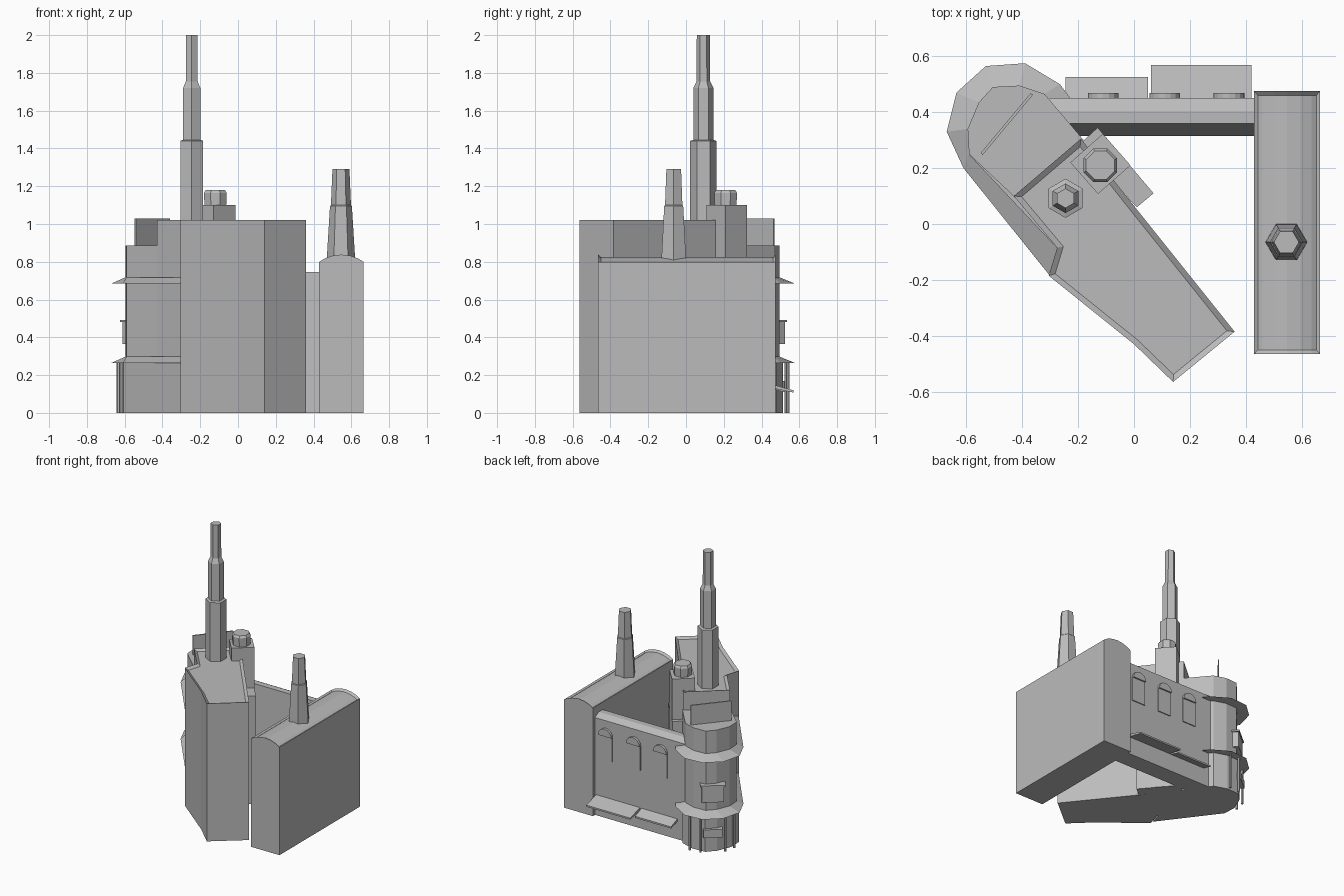
import bpy, bmesh, math
from mathutils import Vector

cube = bpy.data.objects.get("Cube")
if cube:
    bpy.data.objects.remove(cube)

STONE = (0.5, 0.5, 0.5, 1)
stone = bpy.data.materials.new("stone_grey")
stone.use_nodes = True
stone.diffuse_color = STONE
stone.node_tree.nodes["Principled BSDF"].inputs["Base Color"].default_value = STONE


def finish(bm, name):
    bmesh.ops.recalc_face_normals(bm, faces=bm.faces)
    mesh = bpy.data.meshes.new(name)
    bm.to_mesh(mesh)
    bm.free()
    mesh.materials.append(stone)
    obj = bpy.data.objects.new(name, mesh)
    bpy.context.collection.objects.link(obj)
    return obj


def loft(name, rings, closed_path=False):
    """Skin equal-sized rings of points and cap both ends."""
    bm = bmesh.new()
    loops = [[bm.verts.new(p) for p in ring] for ring in rings]
    for a, b in zip(loops, loops[1:]):
        for i in range(len(a)):
            j = (i + 1) % len(a)
            bm.faces.new((a[i], a[j], b[j], b[i]))
    bm.faces.new(loops[0][::-1])
    bm.faces.new(loops[-1])
    return bm


def prism(name, outline, z0, z1, rim=0, drop=0):
    """Extruded plan outline, optionally with a recessed roof."""
    bm = loft(name, [[(x, y, z) for x, y in outline] for z in (z0, z1)])
    if rim:
        recess_roof(bm, rim, drop)
    return finish(bm, name)


def recess_roof(bm, rim, drop):
    bmesh.ops.recalc_face_normals(bm, faces=bm.faces)
    roof = [f for f in bm.faces if f.normal.z > 0.5]
    bmesh.ops.inset_region(bm, faces=roof, thickness=rim, use_even_offset=True)
    for v in {v for f in roof for v in f.verts}:
        v.co.z -= drop


def along_x(name, profile, x0, x1):
    return finish(loft(name, [[(x, y, z) for y, z in profile] for x in (x0, x1)]), name)


def turned(name, centre, sides, stages, phase=0):
    """Polygonal column from (radius, height) stages."""
    rings = []
    for r, z in stages:
        angles = [phase + i * math.tau / sides for i in range(sides)]
        rings.append([(centre[0] + r * math.cos(a), centre[1] + r * math.sin(a), z) for a in angles])
    return finish(loft(name, rings), name)


def turned_box(name, centre, along, length, depth, z0, z1):
    """Box with its long side in plan direction `along`."""
    t = Vector(along).normalized()
    n = Vector((-t.y, t.x))
    c = Vector(centre)
    pts = [c + t * length / 2 * i + n * depth / 2 * j for i, j in ((-1, -1), (1, -1), (1, 1), (-1, 1))]
    return prism(name, [tuple(p) for p in pts], z0, z1)


# Angled main wing
prism("main_wing", [(-.43, .10), (-.275, -.085), (-.305, -.185), (0, -.43), (.14, -.565),
                    (.36, -.385), (0, .065), (-.19, .305)], 0, 1.02, .02, .015)

# Rounded tower at the end of the wing, with a wider base
arc = [(-.59, .25), (-.595, .34), (-.555, .435), (-.505, .49), (-.41, .495), (-.32, .465)]
prism("round_tower", [(-.41, .08)] + arc + [(-.18, .30)], .26, .885)
base = [(-.43 + (x + .43) * 1.1, .32 + (y - .32) * 1.1) for x, y in arc]
prism("tower_base", [(-.305, -.16)] + base + [(-.19, .30)], 0, .27)
turned_box("roof_screen", (-.455, .358), (.18, .215), .28, .01, .87, 1.03)

# Sloping eaves around the tower
outer = [(-.305, -.18), (-.61, .20), (-.67, .33), (-.635, .47), (-.53, .565),
         (-.39, .575), (-.265, .50), (-.205, .42)]
inner = [(-.27, -.09)] + arc + [(-.29, .41)]
for label, z in (("lower", .265), ("upper", .685)):
    name = label + "_eave"
    rings = [[(ox, oy, z), (ix, iy, z + .033), (ix, iy, z)] for (ox, oy), (ix, iy) in zip(outer, inner)]
    finish(loft(name, rings), name)

# Balconies and posts on the tower end
tangent = (.77, .64)
turned_box("balcony", (-.535, .453), tangent, .15, .06, .365, .48)
turned_box("balcony_cap", (-.533, .45), tangent, .17, .08, .48, .492)
turned_box("door_hood", (-.54, .46), tangent, .13, .07, .11, .17)
for i, spot in enumerate([(-.633, .34), (-.615, .42), (-.49, .53), (-.41, .54)]):
    turned("tower_post_%d" % i, spot, 6, [(.009, 0), (.009, .27)])

# Stair block in the inner corner with its cap
turned_box("stair_block", (-.12, .215), (.75, .66), .155, .15, 0, 1.1)
prism("stair_annex", [(-.13, .345), (-.2, .28), (.01, .06), (.07, .11)], 0, .8)
turned("stair_cap", (-.12, .21), 8, [(.062, 1.09), (.065, 1.165), (.055, 1.18)], math.pi / 8)

# Tall stepped spire
turned("tall_spire", (-.245, .092), 6,
       [(.07, 1.0), (.07, 1.44), (.053, 1.445), (.053, 1.72), (.036, 1.755), (.035, 2.0)], math.pi / 2)

# Long hall with a shallow curved roof
profile = [(.43, 0), (.665, 0), (.665, .80), (.635, .818), (.595, .832), (.5475, .838),
           (.50, .832), (.46, .818), (.43, .80)]
hall = loft("long_hall", [[(x, y, z) for x, z in profile] for y in (-.465, .475)])
recess_roof(hall, .015, .014)
finish(hall, "long_hall")
turned("short_spire", (.545, -.065), 6,
       [(.075, .80), (.073, .85), (.058, 1.095), (.053, 1.1), (.045, 1.29)])

# Connecting wall between the wing and the hall
along_x("connecting_wall", [(.315, 0), (.36, .745), (.405, .745), (.45, .72), (.45, 0)], -.32, .435)

# Arched windows with hoods on the rear
for i, x in enumerate((-.11, .11, .34)):
    arch = [(x + .055 * math.cos(a), .61 + .055 * math.sin(a))
            for a in (k * math.pi / 8 for k in range(9))]
    panel = arch + [(x - .055, .43), (x + .055, .43)]
    for name, shape, depth in (("arched_window", panel, .457), ("window_hood", arch, .468)):
        name = "%s_%d" % (name, i)
        finish(loft(name, [[(px, y, pz) for px, pz in shape] for y in (.42, depth)]), name)

# Rear awnings
for name, reach, x0, x1 in (("wide_awning", .568, .06, .42), ("narrow_awning", .525, -.245, .05)):
    along_x(name, [(.44, .155), (reach, .12), (reach, .108), (.44, .135)], x0, x1)
